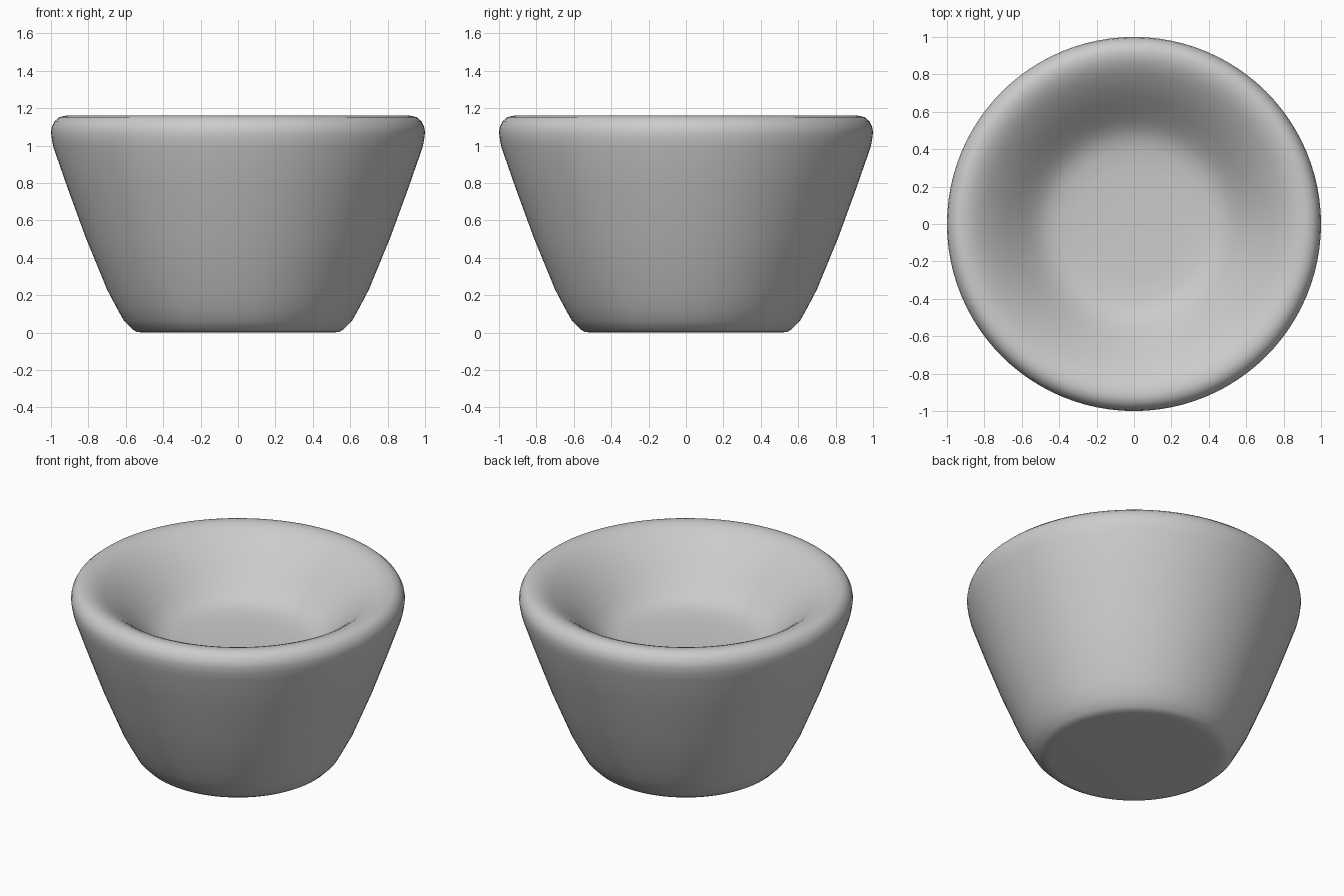
import bpy, bmesh, math

if "Cube" in bpy.data.objects:
    bpy.data.objects.remove(bpy.data.objects["Cube"])

SIDES = 96

# Half cross-section (radius, height): base, outer wall, rolled rim, shallow well
PROFILE = [
    (0.0, 0.0), (0.50, 0.0), (0.54, 0.003), (0.565, 0.018), (0.61, 0.063),
    (0.65, 0.135), (0.70, 0.23), (0.815, 0.51), (0.91, 0.77), (0.985, 0.985),
    (0.995, 1.03), (1.0, 1.07), (0.995, 1.10), (0.98, 1.13), (0.955, 1.152),
    (0.92, 1.16), (0.88, 1.153), (0.84, 1.136), (0.80, 1.111), (0.74, 1.065),
    (0.68, 1.01), (0.62, 0.95), (0.56, 0.89), (0.51, 0.848), (0.46, 0.82),
    (0.40, 0.804), (0.30, 0.795), (0.15, 0.791), (0.0, 0.79),
]


def lathe(name, profile, sides):
    """Revolve a profile around z, with single points on the axis."""
    bm = bmesh.new()
    rings = []
    for r, z in profile:
        n = 1 if r == 0 else sides
        rings.append([bm.verts.new((r * math.cos(2 * math.pi * i / sides),
                                    r * math.sin(2 * math.pi * i / sides), z))
                      for i in range(n)])
    for a, b in zip(rings, rings[1:]):
        for i in range(sides):
            j = (i + 1) % sides
            if len(a) == 1:
                bm.faces.new((a[0], b[j], b[i]))
            elif len(b) == 1:
                bm.faces.new((a[i], a[j], b[0]))
            else:
                bm.faces.new((a[i], a[j], b[j], b[i]))
    mesh = bpy.data.meshes.new(name)
    bm.to_mesh(mesh)
    bm.free()
    obj = bpy.data.objects.new(name, mesh)
    bpy.context.collection.objects.link(obj)
    return obj


# Tapered bowl with smooth shading
bowl = lathe("bowl", PROFILE, SIDES)
bpy.context.view_layer.objects.active = bowl
bowl.select_set(True)
bpy.ops.object.shade_smooth_by_angle(angle=math.radians(40))
